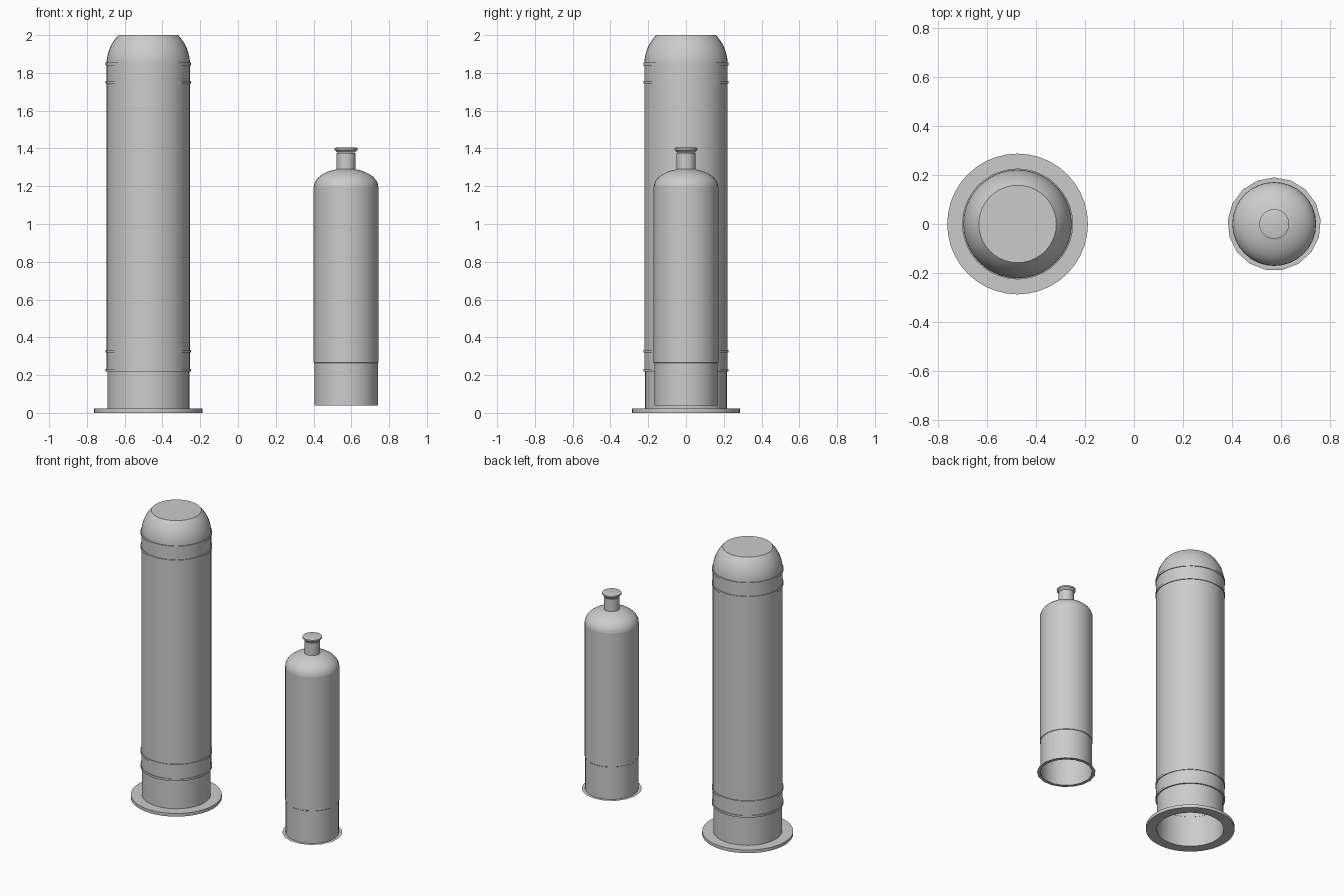
import bpy, bmesh, math

cube = bpy.data.objects.get("Cube")
if cube:
    bpy.data.objects.remove(cube)

metal = bpy.data.materials.new("light grey metal")
metal.use_nodes = True
grey = (0.6, 0.6, 0.6, 1)
metal.diffuse_color = grey
metal.node_tree.nodes["Principled BSDF"].inputs["Base Color"].default_value = grey


def lathe(name, profile, x, sides, closed=False):
    """Revolve (radius, height) points about a vertical axis; radius 0 closes an end."""
    bm = bmesh.new()
    rings = []
    for r, z in profile:
        if r == 0:
            rings.append([bm.verts.new((0, 0, z))] * sides)
            continue
        angles = [math.pi / 2 + 2 * math.pi * i / sides for i in range(sides)]
        rings.append([bm.verts.new((r * math.cos(a), r * math.sin(a), z)) for a in angles])
    pairs = list(zip(rings, rings[1:]))
    if closed:
        pairs.append((rings[-1], rings[0]))
    for low, high in pairs:
        for i in range(sides):
            j = (i + 1) % sides
            corners = dict.fromkeys((low[i], low[j], high[j], high[i]))
            bm.faces.new(list(corners))
    mesh = bpy.data.meshes.new(name)
    bm.to_mesh(mesh)
    bm.free()
    mesh.materials.append(metal)
    ob = bpy.data.objects.new(name, mesh)
    ob.location.x = x
    bpy.context.collection.objects.link(ob)
    bpy.ops.object.select_all(action="DESELECT")
    ob.select_set(True)
    bpy.context.view_layer.objects.active = ob
    bpy.ops.object.shade_smooth_by_angle(angle=math.radians(35))
    return ob


def dome(r0, z0, r1, z1, bulge, steps=8):
    """Elliptical shoulder from (r0, z0) up to (r1, z1)."""
    end = math.acos(r1 / r0) if bulge else math.pi / 2
    height = (z1 - z0) / math.sin(end)
    return [(r0 * math.cos(end * i / steps), z0 + height * math.sin(end * i / steps))
            for i in range(steps + 1)]


# Large cylinder: flange, open-bottomed shell with cut-off dome, raised bands
LX, LS = -0.475, 40
lathe("large_flange", [(0.217, 0), (0.287, 0), (0.287, 0.022), (0.217, 0.022)], LX, LS, True)
lathe("large_shell", [(0.217, 0.015), (0.217, 0.225), (0.221, 0.225), (0.221, 1.845)]
      + dome(0.221, 1.845, 0.158, 2.0, True) + [(0, 2.0)], LX, LS)
for i, z in enumerate((0.225, 0.327, 1.75, 1.847)):
    lathe(f"large_band_{i + 1}", [(0.216, z - 0.007), (0.226, z - 0.007),
                                  (0.226, z + 0.007), (0.216, z + 0.007)], LX, LS, True)

# Small bottle: thin rim, open-bottomed shell, domed shoulder, neck and lip
SX, SS = 0.572, 17
lathe("small_rim", [(0.168, 0.038), (0.19, 0.038)], SX, SS)
lathe("small_shell", [(0.168, 0.038), (0.168, 0.263), (0.171, 0.266), (0.171, 1.195)]
      + dome(0.171, 1.195, 0.05, 1.29, True), SX, 32)
lathe("small_neck", [(0.05, 1.275), (0.05, 1.376), (0, 1.376)], SX, 32)
lathe("small_lip", [(0, 1.378), (0.046, 1.378), (0.061, 1.392), (0.061, 1.402),
                    (0.05, 1.405), (0, 1.405)], SX, 32)
